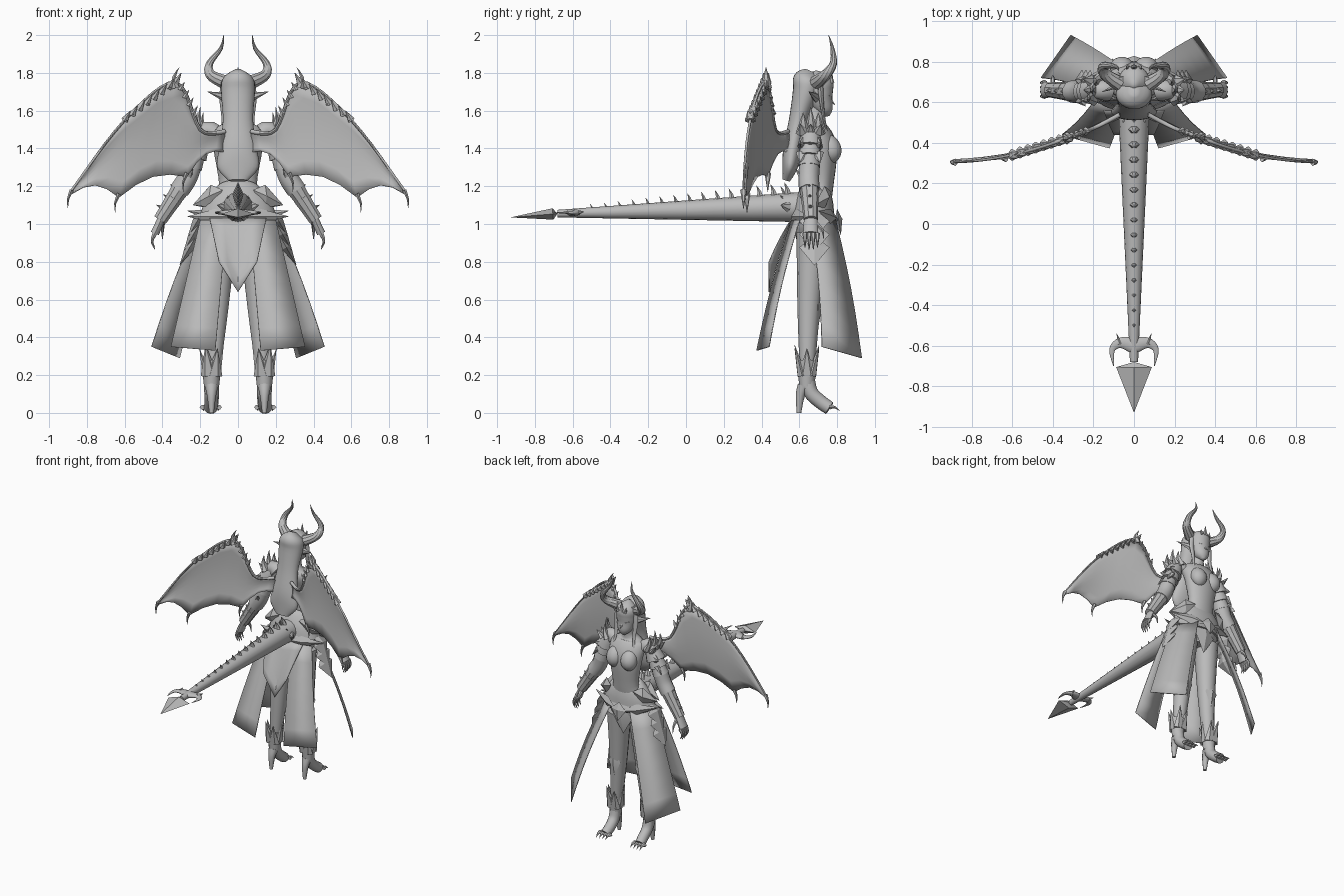
import bpy, bmesh, math
from mathutils import Vector

if "Cube" in bpy.data.objects:
    bpy.data.objects.remove(bpy.data.objects["Cube"])

grey = bpy.data.materials.new("plain_grey")
grey.use_nodes = True
colour = (.5, .5, .5, 1)
grey.diffuse_color = colour
grey.node_tree.nodes["Principled BSDF"].inputs["Base Color"].default_value = colour

X, Y, Z = (Vector(axis) for axis in ((1, 0, 0), (0, 1, 0), (0, 0, 1)))


def point(x, y, z):
    return Vector((x, y, z))


def finish(name, bm, mirror, angle, thickness=0):
    bmesh.ops.recalc_face_normals(bm, faces=bm.faces[:])
    mesh = bpy.data.meshes.new(name)
    bm.to_mesh(mesh)
    bm.free()
    mesh.materials.append(grey)
    obj = bpy.data.objects.new(name, mesh)
    bpy.context.collection.objects.link(obj)
    bpy.ops.object.select_all(action="DESELECT")
    bpy.context.view_layer.objects.active = obj
    obj.select_set(True)
    bpy.ops.object.shade_smooth_by_angle(angle=math.radians(angle))
    if thickness:
        solid = obj.modifiers.new("thickness", "SOLIDIFY")
        solid.thickness = thickness
        solid.offset = 0
    if mirror:
        obj.modifiers.new("mirror", "MIRROR").use_mirror_merge = False


def smooth(stations, steps):
    """Catmull-Rom curve through stations of any dimension."""
    result, last = [], len(stations) - 1
    for i in range(last):
        before, start, end, after = (stations[max(0, min(last, i + k))] for k in (-1, 0, 1, 2))
        for step in range(steps):
            t = step / steps
            result.append([q + t / 2 * (r - p + t * (2 * p - 5 * q + 4 * r - s + t * (3 * (q - r) + s - p)))
                           for p, q, r, s in zip(before, start, end, after)])
    return result + [list(stations[last])]


def loft(name, stations, mirror=False, sides=14, steps=4, angle=45):
    """Elliptical skin over stations of x, y, z and two radii."""
    stations = smooth(stations, steps)
    centres = [Vector(station[:3]) for station in stations]
    travel = [sum(abs(b[k] - a[k]) for a, b in zip(centres, centres[1:])) for k in range(3)]
    reference = (X, Y, Z)[travel.index(min(travel))]
    bm, rings = bmesh.new(), []
    for i, (centre, station) in enumerate(zip(centres, stations)):
        tangent = (centres[min(i + 1, len(centres) - 1)] - centres[max(i - 1, 0)]).normalized()
        across = (reference - tangent * tangent.dot(reference)).normalized()
        other = tangent.cross(across)
        turns = [math.tau * k / sides for k in range(sides)]
        rings.append([bm.verts.new(centre + across * station[3] * math.cos(a) + other * station[4] * math.sin(a))
                      for a in turns])
    for ring, following in zip(rings, rings[1:]):
        for k in range(sides):
            bm.faces.new((ring[k], ring[k - 1], following[k - 1], following[k]))
    bm.faces.new(rings[0])
    bm.faces.new(rings[-1])
    finish(name, bm, mirror, angle)


def column(name, rows):
    """Upright centre loft from rows of height, depth position and radii."""
    loft(name, [(0, y, z, wide, deep) for z, y, wide, deep in rows], sides=24)


def tube(name, path, start, end, mirror=True, flat=1, **options):
    """Tube whose radius runs evenly from start to end."""
    stations = []
    for i, p in enumerate(path):
        radius = start + (end - start) * i / (len(path) - 1)
        stations.append((*p, radius, radius * flat))
    loft(name, stations, mirror, **options)


def spike(name, base, tip, radius, mirror=True, flat=.7, bend=None):
    middle = base.lerp(tip, .5) + (bend or Vector())
    tube(name, [base, middle, tip], radius, .001, mirror, flat, sides=6, steps=2, angle=35)


def leaf(name, root, tip, across, depth, mirror=True, widest=.4):
    """Kite-shaped plate with a raised ridge on both faces."""
    middle = root.lerp(tip, widest)
    outline = (root, middle + across, tip, middle - across)
    normal = (tip - root).cross(across).normalized()
    bm = bmesh.new()
    ring = [bm.verts.new(p) for p in outline]
    for side in (depth, -depth):
        apex = bm.verts.new(middle + normal * side)
        for i in range(len(ring)):
            bm.faces.new((ring[i - 1], ring[i], apex))
    finish(name, bm, mirror, 25)


def sheet(name, top, bottom, bulge, mirror=True, rows=6):
    """Thin cloth or membrane between two matching edges."""
    bm, grid = bmesh.new(), []
    for row in range(rows + 1):
        t = row / rows
        grid.append([bm.verts.new(a.lerp(b, t) + bulge * math.sin(math.pi * t)) for a, b in zip(top, bottom)])
    for upper, lower in zip(grid, grid[1:]):
        for i in range(len(upper) - 1):
            bm.faces.new((upper[i], upper[i + 1], lower[i + 1], lower[i]))
    finish(name, bm, mirror, 30, thickness=.006)


# Landmarks of the left side
shoulder, elbow, wrist = point(.18, .66, 1.48), point(.27, .65, 1.24), point(.4, .66, 1.04)
hip, knee, ankle = point(.09, .67, .95), point(.11, .65, .55), point(.14, .64, .14)
toe = point(.145, .76, .03)
upper_arm, forearm = elbow - shoulder, wrist - elbow

# Torso, head and hair
column("torso", [(.9, .67, .1, .08), (1, .67, .17, .1), (1.1, .69, .14, .08), (1.2, .72, .1, .06),
                 (1.4, .72, .13, .08), (1.5, .68, .13, .07), (1.55, .68, .05, .05), (1.65, .7, .04, .04)])
loft("bust", [(.06, .75, 1.33, .01, .01), (.06, .765, 1.35, .045, .04), (.06, .77, 1.39, .06, .055),
              (.055, .75, 1.44, .05, .045), (.05, .73, 1.48, .01, .01)], True)
column("head", [(1.57, .75, .01, .01), (1.6, .74, .045, .04), (1.65, .715, .066, .065), (1.7, .7, .075, .08),
                (1.76, .695, .073, .078), (1.81, .68, .01, .01)])
nose = point(0, .77, 1.65)
spike("nose", nose, nose + Y * .02 - Z * .02, .013, mirror=False)
leaf("eye", nose + X * .012 + Z * .02, nose + X * .055 - Y * .015 + Z * .03, Z * .008, .006)
column("hair", [(1.23, .53, .05, .02), (1.3, .55, .11, .04), (1.4, .565, .1, .05), (1.55, .595, .08, .05),
                (1.7, .635, .09, .07), (1.77, .645, .08, .075), (1.81, .66, .02, .03)])
tube("side_lock", [point(.05, .71, 1.78), point(.078, .715, 1.68), point(.075, .73, 1.56), point(.09, .76, 1.44)],
     .03, .004, sides=8, flat=.6)
spike("ear", point(.06, .69, 1.67), point(.16, .65, 1.7), .028)
tube("horn", [point(.07, .69, 1.75), point(.145, .74, 1.79), point(.15, .78, 1.85), point(.09, .775, 1.93),
              point(.076, .755, 2)], .038, .001, sides=10, angle=30)
spike("crown_point", nose + Z * .1, nose + Z * .18, .02, mirror=False)
spike("crown_side_point", nose + X * .03 + Z * .1, nose + X * .04 + Z * .14, .016)

# Arms, layered shoulder armour and gauntlets
tube("arm", [shoulder - X * .05, shoulder, elbow, wrist], .055, .03)
for i in range(3):
    rim = shoulder + upper_arm * i * .22
    tube("shoulder_plate", [rim + Z * .04, rim, rim + upper_arm * .3], .03, .068 - .005 * i, sides=12, angle=30)
    for depth in (-1, 0, 1):
        base = rim + X * .03 + Y * .04 * depth
        spike("shoulder_point", base, base + X * .04 + Y * .015 * depth + Z * (.05 - .05 * i), .035, flat=.5)
    base = shoulder + (Y - X * .4) * .04 * (i - 1)
    spike("shoulder_horn", base, base + X * .02 + Z * (.11 + .03 * (i % 2)), .04, flat=.6, bend=X * .015)
    cuff = elbow + forearm * (.25 + .27 * i)
    tube("gauntlet_band", [cuff, cuff + forearm * .3], .052 - .005 * i, .044 - .003 * i, sides=10, angle=30)
    spike("gauntlet_point", cuff + X * .02, cuff + X * .06 + Z * .02, .025)
tube("elbow_guard", [elbow - upper_arm * .3, elbow, elbow + forearm * .3], .055, .055, sides=10)
spike("elbow_point", elbow - Y * .03, elbow - Y * .07 - X * .03 + Z * .05, .03)

# Hands
knuckles = wrist + X * .04 - Z * .09
tube("palm", [wrist, knuckles], .035, .04, flat=.6, sides=10)
for k in range(4):
    root = knuckles + Y * (.022 * k - .03)
    tip = root - Z * (.09 - .01 * abs(k - 1.5))
    tube("finger", [root, root.lerp(tip, .5) + X * .015, tip], .014, .002, sides=6)
tube("thumb", [wrist + Y * .02 - Z * .03, wrist + Y * .06 - Z * .07, wrist + Y * .07 - Z * .12], .015, .002, sides=6)

# Legs, knee guards and heeled boots
tube("leg", [hip, knee, ankle], .085, .035)
leaf("knee_guard", knee + Y * .05 + Z * .09, knee + Y * .05 - Z * .1, X * .05, .02)
tube("foot", [ankle + Z * .05, ankle + Y * .02 - Z * .03, ankle + Y * .07 - Z * .08, toe - Z * .005], .04, .036, sides=12)
tube("heel", [ankle - Y * .015, ankle - Y * .035 - Z * .05, ankle - Y * .042 - Z * ankle.z], .036, .012, sides=8)
for k in range(4):
    claw = toe + X * (.026 * k - .04)
    spike("toe_claw", claw, claw + Y * .055 - Z * .02, .02, bend=Z * .01)
tube("boot_cuff", [ankle, ankle + Z * .14], .04, .055, sides=12)
for k in range(6):
    turn = math.tau * k / 6
    outward = X * math.cos(turn) * .85 + Y * math.sin(turn)
    base = ankle + outward * .03 + Z * .06
    spike("cuff_point", base, base + outward * .045 + Z * (.14 + .02 * (k % 2)), .045, flat=.6)

# Belt and hip armour
column("belt", [(1, .675, .17, .11), (1.04, .675, .19, .12), (1.08, .68, .17, .1)])
column("waist_guard", [(1.05, .675, .2, .11), (1.12, .68, .175, .1), (1.18, .69, .13, .08), (1.2, .7, .1, .06)])
leaf("belt_buckle", point(0, .8, 1.08), point(0, .82, .94), X * .06, .02, mirror=False)
leaf("belt_front", point(.02, .81, 1.02), point(.27, .7, 1.07), Z * .04, .02)
leaf("belt_back", point(.02, .55, 1.04), point(.27, .65, 1.04), Z * .04, .02)
leaf("waist_front", point(.09, .77, 1.17), point(.24, .68, 1.1), Z * .06, .03)
leaf("waist_back", point(.08, .61, 1.18), point(.24, .66, 1.1), Z * .06, .03)
for i in range(3):
    root = point(.18, .68, 1.08) + (X * .02 - Z * .07) * i
    leaf("hip_scale", root, root + X * .09 - Z * .16, Y * .08, .025)
leaf("loin_plate", point(0, .77, 1.04), point(0, .75, .82), X * .08, .02, mirror=False)

# Skirt panels
sheet("front_skirt", [point(.2, .66, 1.03), point(.08, .79, 1.03)],
      [point(.457, .72, .35), point(.31, .93, .29)], (X + Y) * .012)
sheet("rear_skirt", [point(.06, .56, 1.02), point(.2, .6, 1.02)],
      [point(.12, .375, .33), point(.355, .44, .35)], Y * -.012)
flap = [k / 2 for k in range(-2, 3)]
sheet("rear_flap", [point(.15 * k, .56, 1.03) for k in flap],
      [point(.1 * k, .44, .64 + .16 * abs(k)) for k in flap], Y * -.006, mirror=False)

# Tail, back ridge and barbed tip
tail_root, tail_end = point(0, .62, 1.09), point(0, -.68, 1.055)
tube("tail", [tail_root, tail_end], .08, .02, mirror=False, sides=16)
for k in range(15):
    t = k / 14
    size = 1 - .6 * t
    base = point(0, .54 - 1.04 * t, 1.145 - .075 * t)
    spike("tail_spine", base, base + Z * (.075 - .04 * t) - Y * .02 * size, .036 * size, mirror=False, bend=Y * .006)
for k in range(3):
    base = point(.035 * k, .54, 1.13 - .02 * k)
    spike("tail_base_point", base, base + X * .02 * k - Y * .04 + Z * (.07 - .03 * k), .03)
leaf("tail_tip", tail_end, point(0, -.93, 1.035), X * .088, .03, mirror=False, widest=.1)
tube("tail_barb", [point(0, -.6, 1.06), point(.065, -.585, 1.06), point(.108, -.62, 1.06), point(.1, -.7, 1.06)],
     .02, .001, flat=2)
spike("tail_barb_point", point(.07, -.59, 1.06), point(.085, -.54, 1.065), .02)


# Wings: membrane, claws and edge spikes
def on_wing(x, z):
    return point(x, .58 - .62 * x + .36 * x * x - .03 * (1.45 - z), z)


lead = [on_wing(*p) for p in smooth([(.07, 1.49), (.2, 1.5), (.33, 1.75), (.6, 1.55), (.88, 1.18)], 3)]
tips = [on_wing(*p) for p in ((.07, 1.38), (.27, 1.25), (.63, 1.14), (.88, 1.16))]
trail = []
for a, b in zip(tips, tips[1:]):
    trail += [a.lerp(b, k / 4) + Z * .055 * math.sin(math.pi * k / 4) for k in range(4)]
trail.append(tips[-1])
sheet("wing_membrane", lead, trail, Y * .012)
tube("wing_edge", lead, .012, .006, sides=8, steps=2)
thumb = lead[6]
for end in tips[1:]:
    spike("wing_claw", end + Z * .02, end + X * .02 - Z * .08, .018, bend=X * .01)
spike("wing_thumb", thumb - Z * .03, thumb - X * .02 + Z * .08, .032, bend=X * .02)
for k in range(8):
    base = thumb.lerp(lead[9], k / 7)
    for side in (-1, 1):
        spike("wing_spike", base, base - X * .03 + Y * .014 * side + Z * .05, .03)
for k in range(4):
    base = lead[4].lerp(thumb, k / 4)
    spike("wing_inner_spike", base, base - X * .025 + Z * .045, .022)
